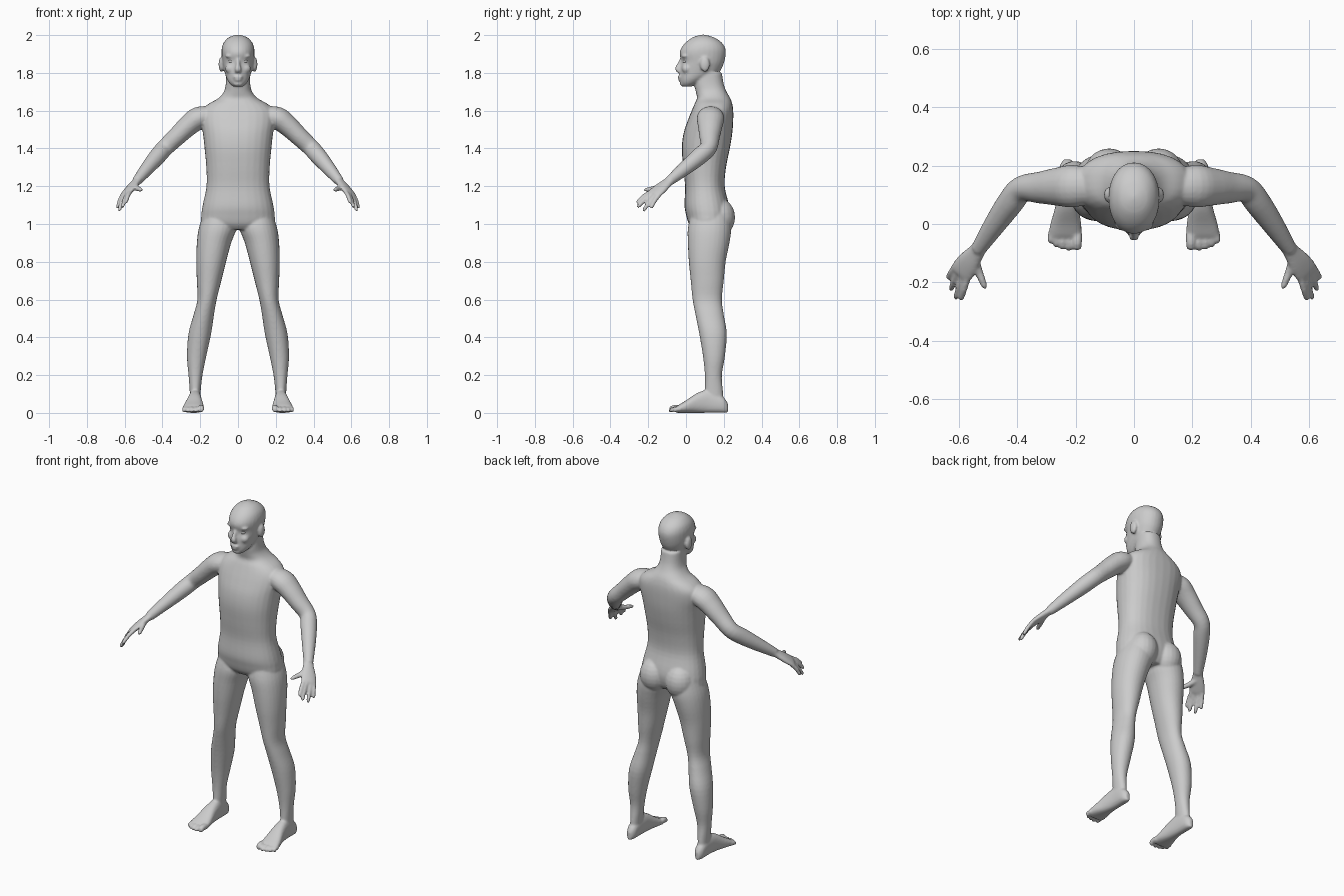
import bpy, bmesh, math
from mathutils import Vector, Matrix

bm = bmesh.new()


def smooth_rows(rows, n=4):
    # Catmull-Rom interpolation between section rows
    out = []
    for i in range(len(rows) - 1):
        p0, p1 = rows[max(i - 1, 0)], rows[i]
        p2, p3 = rows[i + 1], rows[min(i + 2, len(rows) - 1)]
        for k in range(n):
            t = k / n
            out.append([0.5 * (2 * b + (c - a) * t + (2 * a - 5 * b + 4 * c - d) * t * t
                               + (3 * b - a - 3 * c + d) * t ** 3)
                        for a, b, c, d in zip(p0, p1, p2, p3)])
    out.append(list(rows[-1]))
    return out


def ring(c, u, v, e=2.0, n=28):
    pts = []
    for i in range(n):
        a = 2 * math.pi * i / n
        ca, sa = math.cos(a), math.sin(a)
        pts.append(c + u * math.copysign(abs(ca) ** (2 / e), ca)
                   + v * math.copysign(abs(sa) ** (2 / e), sa))
    return pts


def loft(rings):
    vs = [[bm.verts.new(p) for p in r] for r in rings]
    n = len(vs[0])
    for a, b in zip(vs, vs[1:]):
        for i in range(n):
            j = (i + 1) % n
            bm.faces.new((a[i], a[j], b[j], b[i]))
    bm.faces.new(vs[0][::-1])
    bm.faces.new(vs[-1])


def stack(rows, e=2.0):
    # horizontal sections: z, x min, x max, y front, y back
    loft([ring(Vector(((a + b) / 2, (f + k) / 2, z)), Vector(((b - a) / 2, 0, 0)),
               Vector((0, (k - f) / 2, 0)), e) for z, a, b, f, k in smooth_rows(rows)])


def tube(rows, side):
    # path points: x, y, z, radius along side, radius across
    rows = smooth_rows(rows)
    pts = [Vector(r[:3]) for r in rows]
    rings = []
    for i, r in enumerate(rows):
        t = (pts[min(i + 1, len(pts) - 1)] - pts[max(i - 1, 0)]).normalized()
        v = t.cross(Vector(side)).normalized()
        rings.append(ring(pts[i], v.cross(t) * r[3], v * r[4], n=20))
    loft(rings)


def ball(c, r, target=None):
    bmesh.ops.create_uvsphere(target or bm, u_segments=20, v_segments=12, radius=1,
                              matrix=Matrix.Translation(c) @ Matrix.Diagonal((*r, 1)))


def digit(a, b, r, bend=0.006):
    a, b = Vector(a), Vector(b)
    m = (a + b) / 2 + Vector((0, 0, bend))
    tube([(*a, r, r), (*m, r, r), (*a.lerp(b, 0.88), r * .88, r * .88),
          (*b, r * .45, r * .45)], (0.7, 0.65, -0.3))


# Leg
stack([(1.06, .02, .18, .03, .23), (.98, .008, .207, .01, .24), (.9, .036, .218, .01, .23),
       (.8, .063, .221, .015, .21), (.7, .088, .218, .025, .2), (.6, .113, .215, .035, .19),
       (.52, .127, .235, .05, .2), (.42, .142, .262, .07, .216), (.3, .168, .27, .09, .206),
       (.2, .188, .262, .1, .19), (.12, .197, .256, .1, .195), (.04, .203, .252, .1, .2)], 2.1)
ball((.085, .175, 1.035), (.085, .085, .1))

# Foot, lofted from heel to ball: y, inner x, outer x, height
foot = [(.222, .217, .24, .05), (.195, .2, .256, .085), (.12, .195, .26, .12),
        (.06, .19, .27, .105), (0, .181, .287, .066), (-.04, .18, .294, .042),
        (-.052, .185, .288, .03)]
loft([ring(Vector(((a + b) / 2, y, h / 2)), Vector(((b - a) / 2, 0, 0)),
           Vector((0, 0, h / 2)), 2.4) for y, a, b, h in smooth_rows(foot)])
for x, tip, r in [(.194, -.09, .017), (.221, -.092, .0125), (.244, -.088, .0125),
                  (.265, -.08, .012), (.284, -.066, .012)]:
    digit((x, -.03, r + .006), (x + .002, tip, r), r)

# Arm
tube([(.14, .13, 1.575, .06, .05), (.21, .13, 1.56, .073, .06), (.262, .128, 1.522, .066, .056),
      (.322, .125, 1.465, .055, .05), (.385, .12, 1.405, .045, .046),
      (.425, .073, 1.36, .046, .045), (.48, -.005, 1.295, .038, .037),
      (.535, -.088, 1.228, .026, .026)], (0, 1, 0))

# Hand
tube([(.52, -.065, 1.245, .026, .022), (.54, -.095, 1.222, .03, .02),
      (.566, -.13, 1.193, .041, .019), (.588, -.16, 1.167, .045, .016),
      (.597, -.174, 1.156, .038, .012)], (.7, .65, -.3))
for a, b in [((.57, -.182, 1.172), (.595, -.262, 1.113)),
             ((.585, -.172, 1.166), (.613, -.258, 1.088)),
             ((.6, -.158, 1.158), (.63, -.228, 1.068)),
             ((.613, -.143, 1.152), (.639, -.187, 1.083))]:
    digit(a, b, .0115)
tube([(.55, -.115, 1.205, .018, .018), (.534, -.16, 1.19, .015, .014),
      (.517, -.205, 1.182, .012, .011), (.51, -.222, 1.179, .006, .006)], (.7, .65, -.3))

# Ear, brow, cheek
ball((.088, .1, 1.845), (.015, .026, .04))
ball((.036, -.004, 1.889), (.032, .02, .011))
ball((.04, .004, 1.822), (.028, .026, .026))

# Mirror all the paired parts
dup = bmesh.ops.duplicate(bm, geom=bm.verts[:] + bm.edges[:] + bm.faces[:])
for v in dup["geom"]:
    if isinstance(v, bmesh.types.BMVert):
        v.co.x *= -1

# Torso and neck: z, half width, y front, y back
torso = [(.97, .12, .04, .2), (1.0, .19, .015, .22), (1.05, .194, 0, .232),
         (1.1, .187, -.008, .228), (1.2, .167, -.005, .205), (1.3, .168, -.015, .212),
         (1.4, .177, -.022, .232), (1.48, .186, -.013, .245), (1.55, .198, .01, .25),
         (1.6, .192, .03, .25), (1.635, .158, .045, .245), (1.665, .105, .058, .235),
         (1.7, .075, .052, .215), (1.74, .065, .045, .2), (1.8, .062, .05, .19)]
stack([(z, -w, w, f, b) for z, w, f, b in torso], 2.3)

# Head
head = [(1.728, .026, -.015, .03), (1.745, .045, -.028, .065), (1.77, .06, -.032, .11),
        (1.8, .07, -.033, .17), (1.83, .077, -.031, .192), (1.86, .083, -.024, .203),
        (1.9, .087, -.034, .211), (1.93, .086, -.026, .208), (1.96, .076, -.003, .19),
        (1.985, .053, .03, .155), (1.997, .027, .06, .12), (2.002, .006, .082, .098)]
stack([(z, -w, w, f, b) for z, w, f, b in head], 2.1)

# Nose, lips, chin
tube([(0, -.018, 1.88, .009, .01), (0, -.034, 1.845, .011, .013), (0, -.044, 1.82, .017, .014),
      (0, -.034, 1.803, .016, .008)], (1, 0, 0))
ball((0, -.031, 1.779), (.027, .013, .008))
ball((0, -.029, 1.764), (.023, .013, .008))
ball((0, -.016, 1.743), (.026, .017, .015))

# Fuse everything into one skin
bmesh.ops.recalc_face_normals(bm, faces=bm.faces[:])
mesh = bpy.data.meshes.new("body")
bm.to_mesh(mesh)
bm.free()
body = bpy.data.objects.new("body", mesh)
bpy.context.collection.objects.link(body)
rm = body.modifiers.new("skin", 'REMESH')
rm.mode = 'VOXEL'
rm.voxel_size = 0.0065
rm.use_smooth_shade = True
sm = body.modifiers.new("soften", 'SMOOTH')
sm.factor = 0.5
sm.iterations = 4

# Eyes
for s, name in ((1, "left_eye"), (-1, "right_eye")):
    eb = bmesh.new()
    ball((s * .034, -.003, 1.861), (.017, .014, .010), eb)
    m = bpy.data.meshes.new(name)
    eb.to_mesh(m)
    eb.free()
    m.shade_smooth()
    bpy.context.collection.objects.link(bpy.data.objects.new(name, m))
